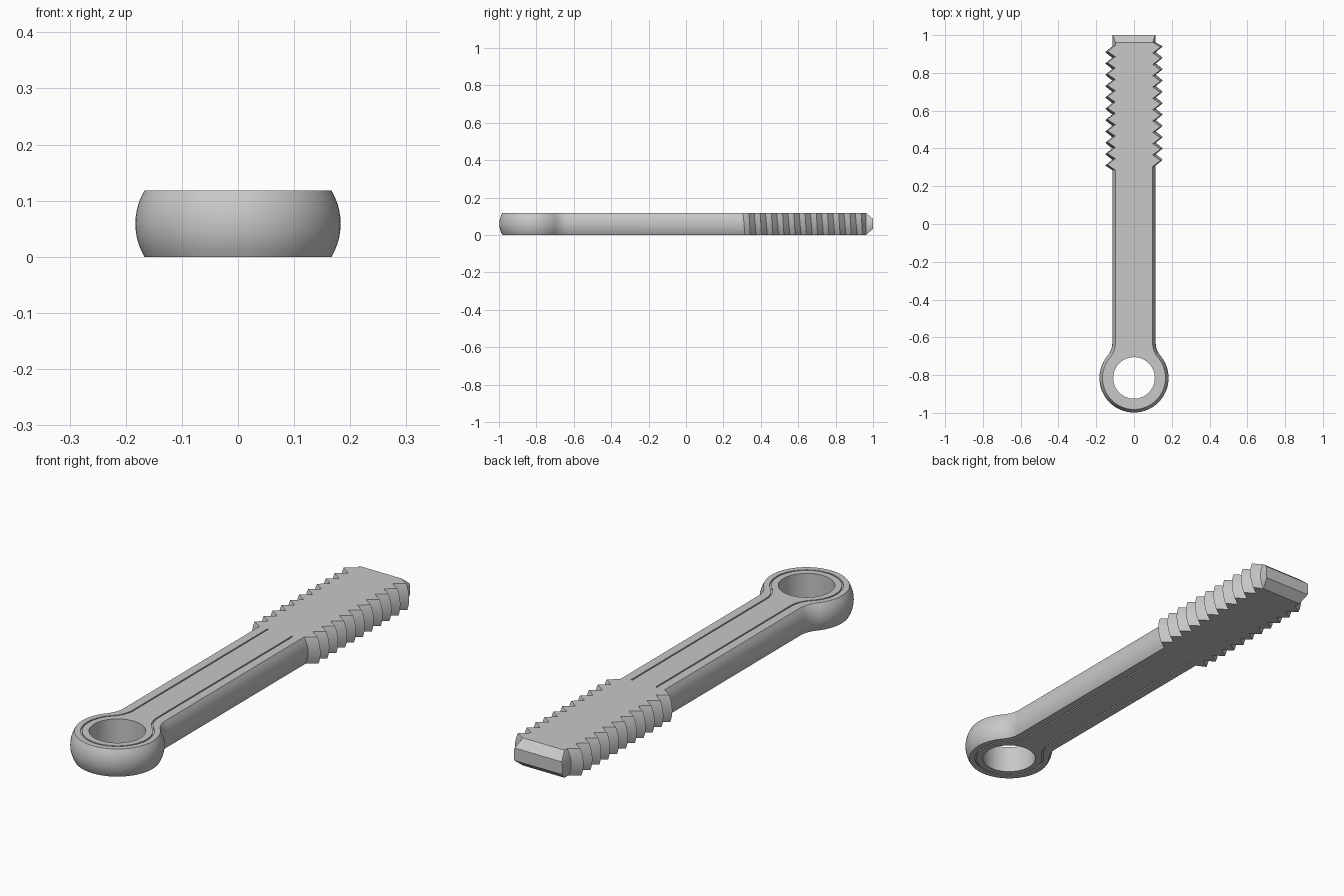
import bpy, bmesh
from math import sin, cos, pi, sqrt, atan2

cube = bpy.data.objects.get("Cube")
if cube:
    bpy.data.objects.remove(cube)

H = 0.059            # half thickness of the flat slab
CORE = 0.115         # radius of the round bar before flattening
CREST = 0.152        # thread crest radius
EYE_Y = -0.815       # centre of the eye
HOLE = 0.11
START, CHAMFER, END = 0.285, 0.962, 1.0
PITCH = 0.06

steel = bpy.data.materials.new("plain grey steel")
steel.use_nodes = True
steel.diffuse_color = (0.58, 0.58, 0.58, 1)
steel.node_tree.nodes["Principled BSDF"].inputs["Base Color"].default_value = (0.58, 0.58, 0.58, 1)


def finish(bm, name):
    bmesh.ops.remove_doubles(bm, verts=bm.verts[:], dist=0.0002)
    bmesh.ops.recalc_face_normals(bm, faces=bm.faces[:])
    mesh = bpy.data.meshes.new(name)
    bm.to_mesh(mesh)
    bm.free()
    mesh.materials.append(steel)
    ob = bpy.data.objects.new(name, mesh)
    bpy.context.collection.objects.link(ob)
    bpy.ops.object.select_all(action='DESELECT')
    ob.select_set(True)
    bpy.context.view_layer.objects.active = ob
    bpy.ops.object.shade_smooth_by_angle(angle=pi / 6)


def bridge(bm, a, b, closed):
    n = len(a)
    for i in range(n if closed else n - 1):
        j = (i + 1) % n
        bm.faces.new((a[i], a[j], b[j], b[i]))


def u_path(r, w, f):
    """Outline round the eye, through the neck fillet and up the shank."""
    dy = sqrt((r + f) ** 2 - (w + f) ** 2)
    a1 = atan2(dy, w + f)
    half = []
    for i in range(29):
        a = -pi / 2 + (a1 + pi / 2) * i / 28
        half.append((r * cos(a), EYE_Y + r * sin(a)))
    for i in range(1, 9):
        a = pi + a1 - a1 * i / 8
        half.append((w + f + f * cos(a), EYE_Y + dy + f * sin(a)))
    half.append((w, START))
    return [(-x, y) for x, y in reversed(half[1:])] + half


# Shank and eye: one strip from the lower groove, round the side, to the upper groove
bm = bmesh.new()
top_groove = [(0.143, 0.061, 0.12, H), (0.143, 0.061, 0.12, H - 0.006),
              (0.137, 0.055, 0.126, H - 0.006), (0.137, 0.055, 0.126, H)]
side = []
for i in range(11):
    z = H * (i / 5 - 1)
    d = sqrt(CORE ** 2 - z * z)
    side.append((0.068 + d, d, 0.1 + CORE - d, z))
levels = [(r, w, f, -z) for r, w, f, z in reversed(top_groove)] + side + top_groove
strips = [[bm.verts.new((x, y, z + H)) for x, y in u_path(r, w, f)] for r, w, f, z in levels]
for a, b in zip(strips, strips[1:]):
    bridge(bm, a, b, False)

# Hole wall and the flat faces between the hole and the grooves
rims = [[bm.verts.new((HOLE * cos(2 * pi * i / 64), EYE_Y + HOLE * sin(2 * pi * i / 64), z))
         for i in range(64)] for z in (0, 2 * H)]
bridge(bm, rims[0], rims[1], True)
for strip, rim in ((strips[0], rims[0]), (strips[-1], rims[1])):
    edges = []
    for loop in (strip, rim):
        for i, v in enumerate(loop):
            u = loop[(i + 1) % len(loop)]
            edges.append(bm.edges.get((v, u)) or bm.edges.new((v, u)))
    bmesh.ops.triangle_fill(bm, use_beauty=True, edges=edges)
finish(bm, "shank_and_eye")


# Threaded end: flattened sections with helical crests, then a chamfered tip
bm = bmesh.new()
STEPS = [i / 5 - 1 for i in range(11)]


def section(r, height, y_of):
    loop = []
    for s in (1, -1):
        for t in STEPS:
            z = s * t * height
            x = sqrt(r * r - z * z)
            y = y_of(s, s * atan2(z, x))
            loop.append(bm.verts.new((s * x, y, z + H)))
    return loop


def helix(j):
    def y_of(s, angle):
        y = 0.325 + s * 0.015 + j * PITCH / 2 - PITCH * angle / (2 * pi)
        return max(START, min(CHAMFER, y))
    return y_of


sections = [section(CORE, H, lambda s, a: START)]
for j in range(-1, 22):
    sections.append(section(CORE if j % 2 else CREST, H, helix(j)))
sections.append(section(CORE, H, lambda s, a: CHAMFER))
sections.append(section(CORE, 0.027, lambda s, a: END))
for a, b in zip(sections, sections[1:]):
    bridge(bm, a, b, True)
bm.faces.new(sections[0])
bm.faces.new(sections[-1])
finish(bm, "threaded_end")
